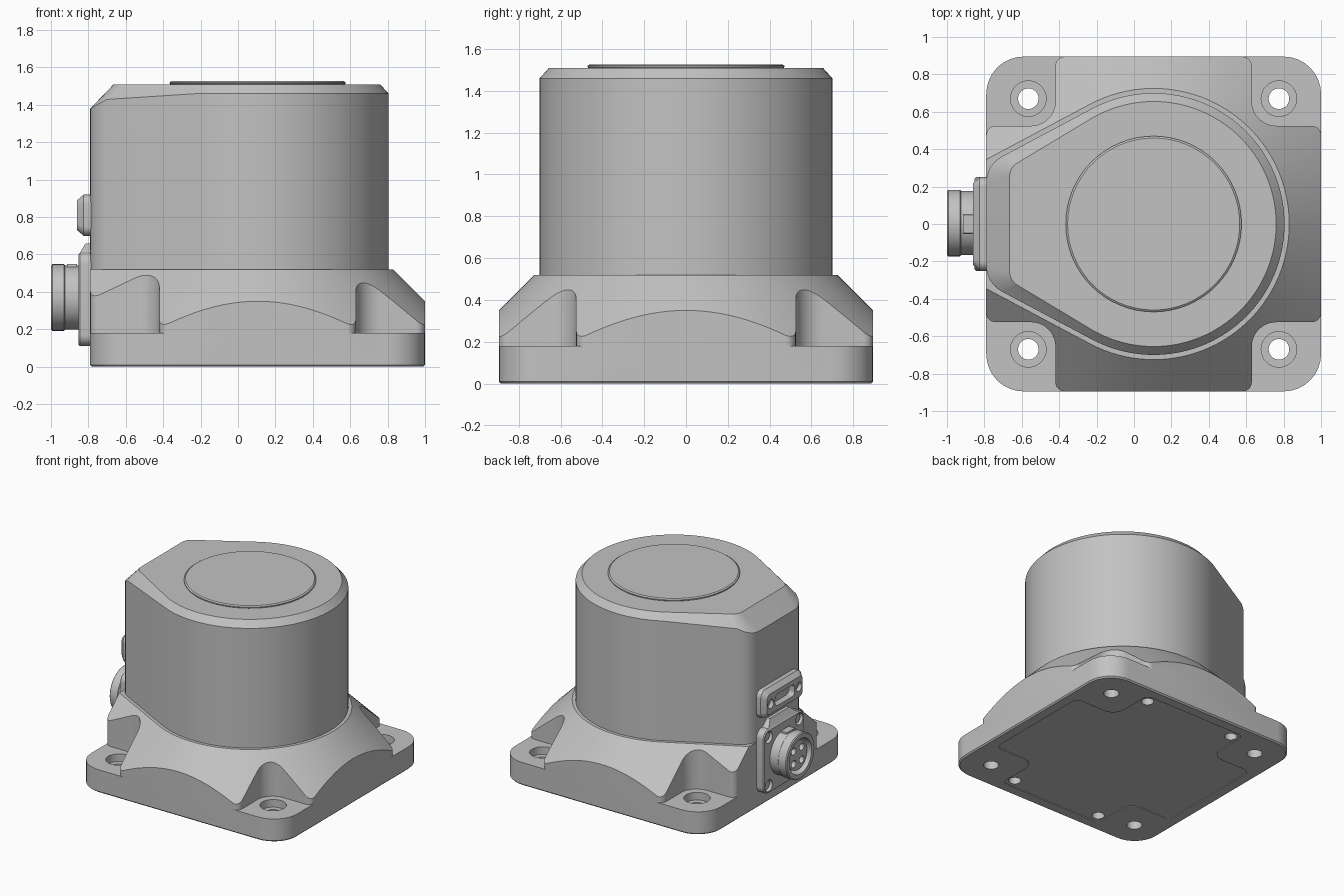
import bpy, bmesh
from math import sin, cos, tan, pi, radians
from mathutils import Vector

if "Cube" in bpy.data.objects:
    bpy.data.objects.remove(bpy.data.objects["Cube"], do_unlink=True)

CX = 0.105          # centre of the base and the round body
HALF = 0.895        # half width of the base
LEFT = -0.79        # flat connector side

grey = bpy.data.materials.new("machined_grey")
grey.use_nodes = True
grey.diffuse_color = (0.54, 0.54, 0.54, 1)
grey.node_tree.nodes["Principled BSDF"].inputs["Base Color"].default_value = grey.diffuse_color


# ---------- helpers ----------
def loft(name, rings):
    """Closed solid through matching rings of 3D points."""
    bm = bmesh.new()
    loops = [[bm.verts.new(p) for p in ring] for ring in rings]
    n = len(loops[0])
    for a, b in zip(loops, loops[1:]):
        for i in range(n):
            j = (i + 1) % n
            bm.faces.new((a[i], a[j], b[j], b[i]))
    bm.faces.new(loops[0][::-1])
    bm.faces.new(loops[-1])
    bmesh.ops.recalc_face_normals(bm, faces=bm.faces)
    mesh = bpy.data.meshes.new(name)
    bm.to_mesh(mesh)
    bm.free()
    mesh.materials.append(grey)
    ob = bpy.data.objects.new(name, mesh)
    bpy.context.collection.objects.link(ob)
    return ob


def arc(cx, cy, r, a0, a1, n):
    angles = [radians(a0 + (a1 - a0) * i / n) for i in range(n + 1)]
    return [(cx + r * cos(a), cy + r * sin(a)) for a in angles]


def circle(cx, cy, r, n=32):
    return arc(cx, cy, r, 0, 360, n)[:-1]


def rounded_rect(cx, cy, hx, hy, r):
    pts = []
    for k, (sx, sy) in enumerate(((1, 1), (-1, 1), (-1, -1), (1, -1))):
        pts += arc(cx + sx * (hx - r), cy + sy * (hy - r), r, 90 * k, 90 * k + 90, 8)
    return pts


def at_z(loop, z):
    return [(x, y, z) for x, y in loop]


def at_x(loop, x):
    return [(x, y, z) for y, z in loop]


def boolean(ob, cutters, operation="DIFFERENCE"):
    for c in cutters:
        c.hide_render = True
        mod = ob.modifiers.new("cut", "BOOLEAN")
        mod.object, mod.operation, mod.solver = c, operation, "EXACT"
        bpy.context.view_layer.update()
        graph = bpy.context.evaluated_depsgraph_get()
        mesh = bpy.data.meshes.new_from_object(ob.evaluated_get(graph))
        ob.modifiers.clear()
        ob.data = mesh
        bpy.data.objects.remove(c, do_unlink=True)


def teardrop(r, x_end, slope, fillet):
    """Circle with two tangent flanks running to a flat end with eased corners."""
    pts = arc(CX, 0, r, -90 - slope, 90 + slope, 72)
    tx, ty = pts[-1]
    corner = Vector((x_end, ty - (tx - x_end) * tan(radians(slope))))
    start = corner + Vector((cos(radians(slope)), sin(radians(slope)))) * fillet
    end = corner - Vector((0, fillet))
    side = []
    for i in range(9):
        t = i / 8
        side.append(tuple(start * (1 - t) ** 2 + corner * 2 * t * (1 - t) + end * t * t))
    return pts + side + [(x, -y) for x, y in reversed(side)]


def notch(edge, inner, r, flare):
    """Rounded corner pocket line, from the +x edge to the +y edge."""
    return (arc(edge - flare, inner - flare, flare, 0, 90, 6)
            + arc(inner + r, inner + r, r, 270, 180, 10)
            + arc(inner - flare, edge - flare, flare, 0, 90, 6))


def turned(pts, k):
    for _ in range(k):
        pts = [(-y, x) for x, y in pts]
    return [(x + CX, y) for x, y in pts]


# ---------- base: square flange with conical skirt ----------
outer = rounded_rect(CX, 0, HALF, HALF, 0.2)
inset = rounded_rect(CX, 0, HALF - 0.01, HALF - 0.01, 0.19)
base = loft("base", [at_z(inset, 0), at_z(outer, 0.01), at_z(outer, 0.6)])
skirt = loft("skirt_shape", [at_z(teardrop(r, -1.2, 28, 0.01), z)
                             for r, z in ((1.7, -0.1), (1.7, 0.19), (1.055, 0.19), (0.725, 0.52))])
boolean(base, [skirt], "INTERSECT")

cutters = []
for k in range(4):
    # Corner pocket
    pocket = turned(notch(HALF, 0.525, 0.13, 0.05) + [(0.475, 1.2), (1.2, 1.2), (1.2, 0.475)], k)
    cutters.append(loft("pocket_cutter", [at_z(pocket, 0.18), at_z(pocket, 0.8)]))
    # Counterbored mounting hole
    sx, sy = (1, -1)[k % 2], (1, -1)[k // 2]
    hx, hy = CX + sx * 0.67, sy * 0.67
    cutters.append(loft("hole_cutter", [at_z(circle(hx, hy, r), z) for r, z in
                                        ((0.055, -0.1), (0.055, 0.12), (0.095, 0.12), (0.095, 0.3))]))
# Shallow panel under the base
panel = [p for k in range(4) for p in turned(notch(0.81, 0.45, 0.1, 0.05), k)]
cutters.append(loft("panel_cutter", [at_z(panel, -0.05), at_z(panel, 0.006)]))
# Blind holes under the base
for sx in (-1, 1):
    for sy in (-1, 1):
        hole = circle(CX + sx * 0.39, sy * 0.74, 0.045, 24)
        cutters.append(loft("blind_cutter", [at_z(hole, -0.05), at_z(hole, 0.1)]))
boolean(base, cutters)

# ---------- body: round housing with flat connector side ----------
wall = teardrop(0.70, LEFT, 28, 0.1)
rim = teardrop(0.655, -0.665, 31, 0.05)


def drop(x):
    """Chamfer depth grows toward the flat side."""
    if x > -0.25:
        return 0.05
    if x > -0.7:
        return 0.05 + 0.03 * (-0.25 - x) / 0.45
    return 0.08 + 0.05 * (-0.7 - x) / 0.09


body = loft("body", [at_z(wall, 0.5), [(x, y, 1.51 - drop(x)) for x, y in wall], at_z(rim, 1.51)])

# ---------- top cover disc ----------
loft("top_cover", [at_z(circle(CX, 0, r, 64), z) for r, z in
                   ((0.46, 1.5), (0.47, 1.513), (0.47, 1.52), (0.46, 1.527))])

# ---------- lower connector ----------
ZC = 0.37
plate = loft("connector_plate", [at_x(rounded_rect(0, 0.36, 0.25 - i, 0.25 - i, 0.06 - i), x)
                                 for i, x in ((0, -0.78), (0, -0.845), (0.008, -0.853))])
screw_spots = [(sy * 0.19, 0.36 + sz * 0.19) for sy in (-1, 1) for sz in (-1, 1)]
boolean(plate, [loft("screw_cutter", [at_x(circle(y, z, 0.045, 24), x) for x in (-0.9, -0.815)])
                for y, z in screw_spots])
for y, z in screw_spots:
    loft("plate_screw", [at_x(circle(y, z, 0.034, 24), x) for x in (-0.8, -0.835)])

loft("connector_label_tab", [[(-0.845, -w, z), (-0.78, -w, z), (-0.78, w, z), (-0.845 + s, w, z)]
                             if s == 0 else
                             [(-0.845 + s, -w, z), (-0.78, -w, z), (-0.78, w, z), (-0.845 + s, w, z)]
                             for w, z, s in ((0.2, 0.59, 0), (0.18, 0.61, 0), (0.12, 0.66, 0.03))])

loft("connector_barrel", [at_x(circle(0.005, ZC, r, 40), x) for x, r in
                          ((-0.84, 0.172), (-0.925, 0.172), (-0.93, 0.178), (-0.993, 0.178),
                           (-1.0, 0.17), (-1.0, 0.138), (-0.9, 0.138))])
insert = loft("connector_insert", [at_x(circle(0.005, ZC, 0.115, 32), x) for x in (-0.89, -0.975)])
boolean(insert, [loft("socket_cutter", [at_x(circle(0.005 + sy * 0.05, ZC + sz * 0.05, 0.028, 16), x)
                                        for x in (-1.1, -0.92)])
                 for sy in (-1, 1) for sz in (-1, 1)])
key = rounded_rect(0, 0.535, 0.05, 0.015, 0.004)
loft("connector_key", [at_x(key, -0.86), at_x(key, -0.915)])

# ---------- upper port cover ----------
port = loft("port_cover", [at_x(rounded_rect(0, 0.81, 0.25 - i, 0.11 - i, 0.05 - i / 2), x)
                           for i, x in ((0, -0.78), (0, -0.825), (0.03, -0.86))])
slot = rounded_rect(0, 0.81, 0.12, 0.045, 0.03)
port_cutters = [loft("slot_cutter", [at_x(slot, -0.9), at_x(slot, -0.81)])]
for sy in (-1, 1):
    ring = circle(sy * 0.175, 0.81, 0.035, 24)
    port_cutters.append(loft("port_screw_cutter", [at_x(ring, -0.9), at_x(ring, -0.83)]))
boolean(port, port_cutters)

# ---------- shading ----------
bpy.ops.object.select_all(action="DESELECT")
for ob in bpy.context.collection.objects:
    if ob.type == "MESH" and grey.name in ob.data.materials:
        ob.select_set(True)
        bpy.context.view_layer.objects.active = ob
bpy.ops.object.shade_smooth_by_angle(angle=radians(30))
